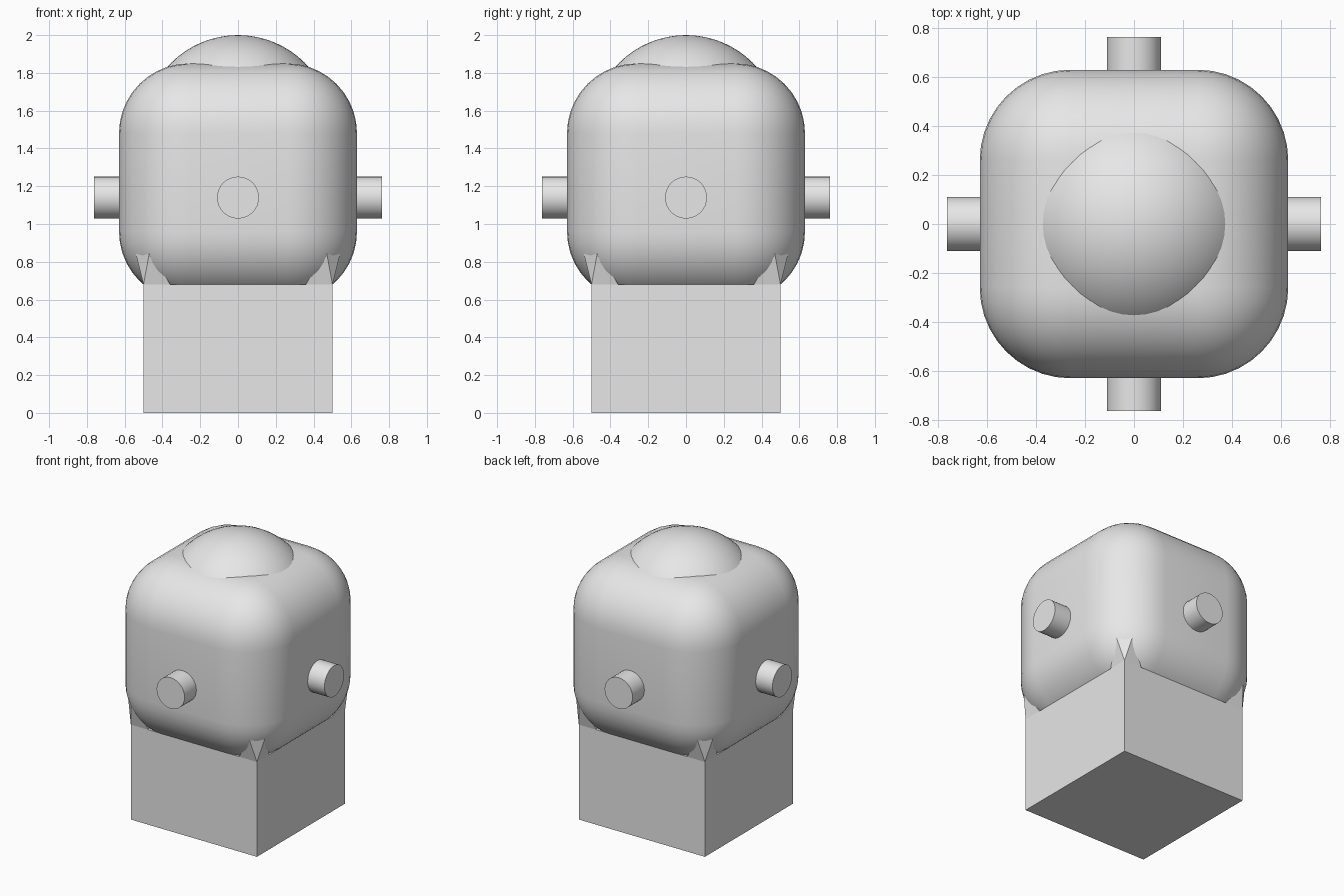
import bpy, bmesh, math
from mathutils import Vector

cube = bpy.data.objects.get("Cube")
if cube:
    bpy.data.objects.remove(cube, do_unlink=True)

grey = bpy.data.materials.new("light grey")
grey.use_nodes = True
grey.diffuse_color = (0.8, 0.8, 0.8, 1)
grey.node_tree.nodes["Principled BSDF"].inputs["Base Color"].default_value = (0.8, 0.8, 0.8, 1)


def finish(name, smooth=True):
    ob = bpy.context.object
    ob.name = name
    ob.data.materials.append(grey)
    if smooth:
        bpy.ops.object.shade_smooth_by_angle(angle=math.radians(35))
    return ob


def box(name, size, z, bevel=0):
    bpy.ops.mesh.primitive_cube_add(size=1, location=(0, 0, z))
    ob = bpy.context.object
    ob.scale = size
    bpy.ops.object.transform_apply(location=False, rotation=False, scale=True)
    if bevel:
        mod = ob.modifiers.new("rounding", 'BEVEL')
        mod.width = bevel
        mod.segments = 10
        bpy.ops.object.modifier_apply(modifier=mod.name)
    return finish(name, bevel > 0)


# Square foot and rounded body
box("base", (1, 1, 0.68), 0.34)
box("body", (1.26, 1.26, 1.26), 1.22, 0.37)

# Shallow dome: the upper cap of a sphere
bpy.ops.mesh.primitive_uv_sphere_add(segments=48, ring_count=32, radius=0.5, location=(0, 0, 1.5))
dome = finish("dome")
bm = bmesh.new()
bm.from_mesh(dome.data)
bmesh.ops.bisect_plane(bm, geom=bm.verts[:] + bm.edges[:] + bm.faces[:],
                       plane_co=(0, 0, 0.28), plane_no=(0, 0, 1), clear_inner=True)
bm.to_mesh(dome.data)
bm.free()

# One round knob on each side
for i, side in enumerate(("front", "left", "back", "right")):
    a = i * math.pi / 2
    out = Vector((math.sin(a), -math.cos(a), 0))
    bpy.ops.mesh.primitive_cylinder_add(vertices=32, radius=0.111, depth=0.26,
                                        location=out * 0.633 + Vector((0, 0, 1.14)),
                                        rotation=(math.pi / 2, 0, a))
    finish(side + "_knob")

# Creased webs drawing the body down to the base corners
web_points = [(0.5, 0.5, 0.68), (0.465, 0.548, 0.87), (0.548, 0.465, 0.87),
              (0.36, 0.5, 0.68), (0.5, 0.36, 0.68), (0.4, 0.4, 0.8)]
for sx in (-1, 1):
    for sy in (-1, 1):
        bm = bmesh.new()
        for x, y, z in web_points:
            bm.verts.new((sx * x, sy * y, z))
        bmesh.ops.convex_hull(bm, input=bm.verts[:])
        bmesh.ops.recalc_face_normals(bm, faces=bm.faces[:])
        name = ("front" if sy < 0 else "back") + ("_left" if sx > 0 else "_right") + "_web"
        mesh = bpy.data.meshes.new(name)
        bm.to_mesh(mesh)
        bm.free()
        mesh.materials.append(grey)
        bpy.context.collection.objects.link(bpy.data.objects.new(name, mesh))
